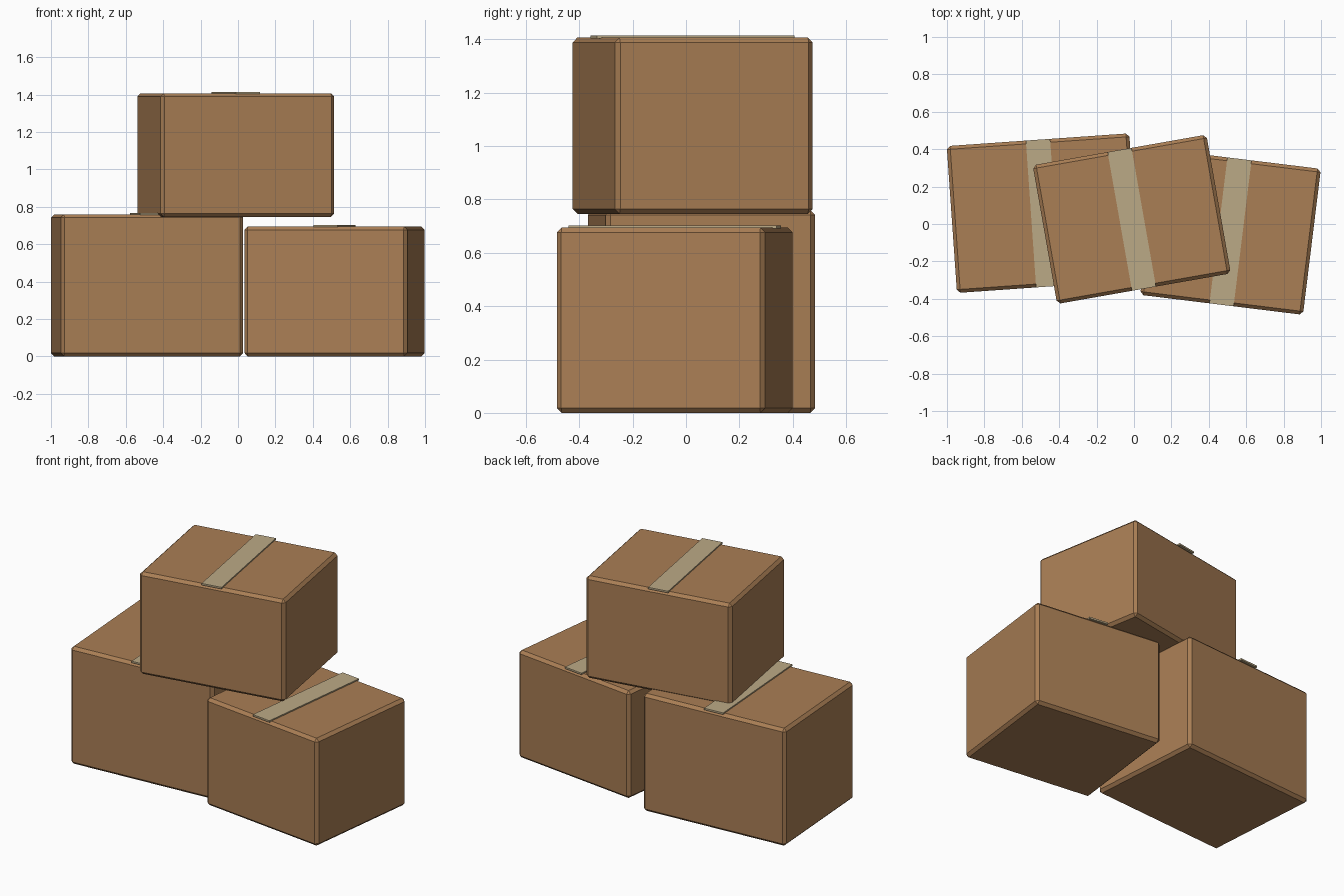
import bpy
import math

cube = bpy.data.objects.get("Cube")
if cube:
    bpy.data.objects.remove(cube, do_unlink=True)


def make_material(name, rgb):
    mat = bpy.data.materials.new(name)
    mat.use_nodes = True
    mat.diffuse_color = (*rgb, 1)
    mat.node_tree.nodes["Principled BSDF"].inputs["Base Color"].default_value = (*rgb, 1)
    return mat


cardboard = make_material("cardboard_brown", (0.40, 0.21, 0.09))
tape_beige = make_material("tape_beige", (0.50, 0.40, 0.24))


def add_block(name, size, center, angle, mat):
    bpy.ops.mesh.primitive_cube_add(size=1, location=center, rotation=(0, 0, math.radians(angle)))
    obj = bpy.context.object
    obj.name = name
    obj.scale = size
    bpy.ops.object.transform_apply(location=False, rotation=False, scale=True)
    obj.data.materials.append(mat)
    return obj


def add_carton(name, width, depth, bottom, top, x, y, angle):
    # Cardboard body with chamfered edges
    body = add_block(name + "_box", (width, depth, top - bottom),
                     (x, y, (top + bottom) / 2), angle, cardboard)
    bevel = body.modifiers.new("chamfer", "BEVEL")
    bevel.width = 0.018
    bevel.segments = 1
    # Tape strip running front to back over the lid
    add_block(name + "_tape", (0.13, depth, 0.011),
              (x, y, top + 0.0025), angle, tape_beige)


add_carton("lower_right", 0.978, 0.787, 0, 0.76, -0.486, 0.058, 4)
add_carton("lower_left", 0.877, 0.786, 0, 0.695, 0.516, -0.042, -7)
add_carton("upper", 0.943, 0.753, 0.746, 1.407, -0.012, 0.025, 10)
